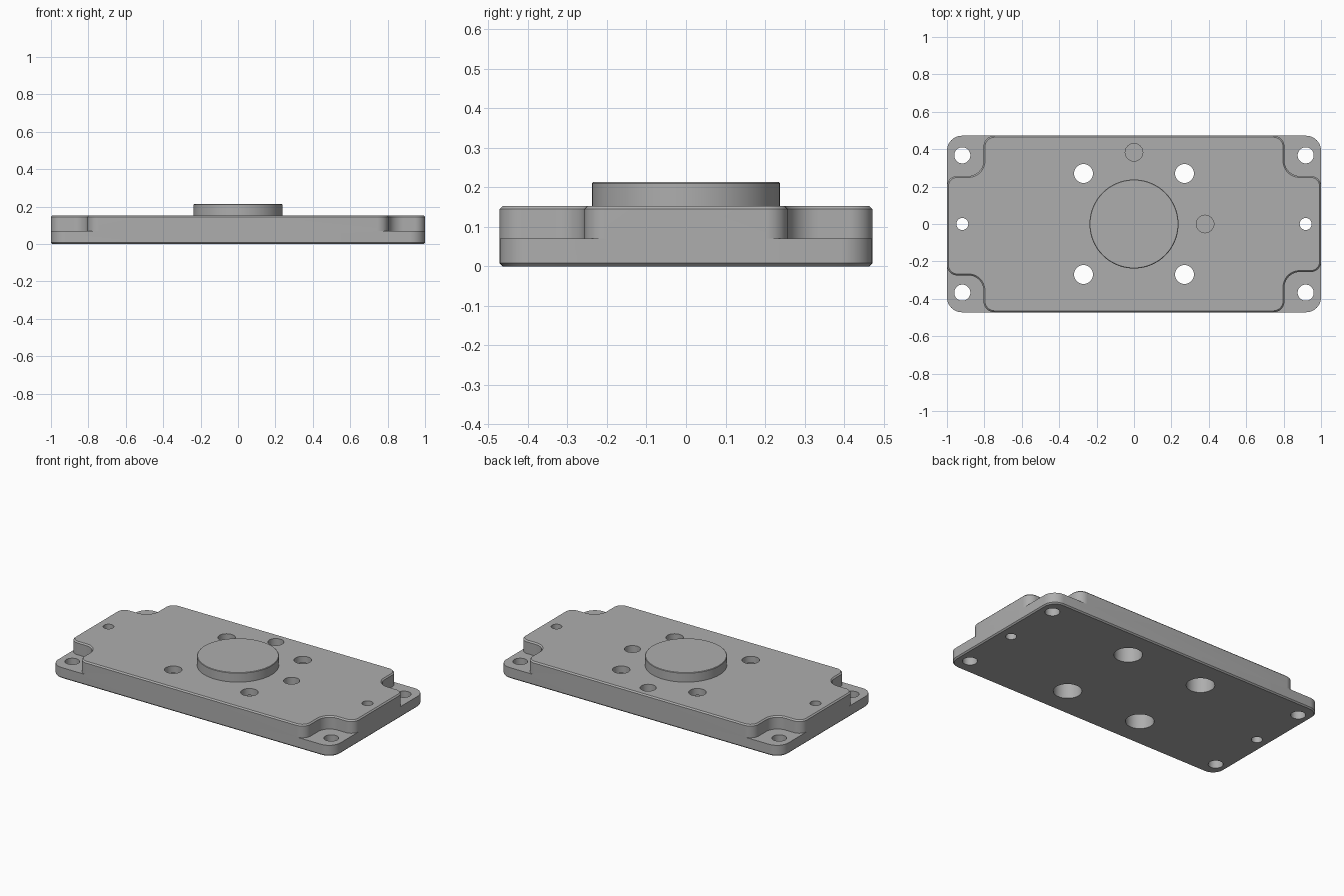
import bpy, bmesh, math

default = bpy.data.objects.get("Cube")
if default:
    bpy.data.objects.remove(default, do_unlink=True)

gray = bpy.data.materials.new("machined gray")
gray.use_nodes = True
color = (0.42, 0.42, 0.42, 1)
gray.diffuse_color = color
gray.node_tree.nodes["Principled BSDF"].inputs["Base Color"].default_value = color

HALF_Y = 0.472
LEDGE = 0.07
TOP = 0.153
CHAMFER = 0.008


def rounded(corners, inset=0, steps=10):
    """Round a counter-clockwise right-angled outline of (x, y, radius)."""
    pts = []
    for i, (x, y, r) in enumerate(corners):
        px, py, _ = corners[i - 1]
        nx, ny, _ = corners[(i + 1) % len(corners)]
        a = math.hypot(x - px, y - py)
        b = math.hypot(nx - x, ny - y)
        d1 = ((x - px) / a, (y - py) / a)
        d2 = ((nx - x) / b, (ny - y) / b)
        n1, n2 = (-d1[1], d1[0]), (-d2[1], d2[0])
        s = 1 if d1[0] * d2[1] - d1[1] * d2[0] > 0 else -1
        cx, cy = x + s * r * (n1[0] + n2[0]), y + s * r * (n1[1] + n2[1])
        k = s * (r - s * inset)
        for j in range(steps + 1):
            t = math.pi / 2 * j / steps
            c, q = math.cos(t), math.sin(t)
            pts.append((cx - k * (n1[0] * c + n2[0] * q),
                        cy - k * (n1[1] * c + n2[1] * q)))
    return pts


def circle(x, y, r, n=64):
    return [(x + r * math.cos(math.tau * i / n), y + r * math.sin(math.tau * i / n))
            for i in range(n)]


def loft(name, sections):
    """Solid through (z, outline) sections, bottom to top."""
    bm = bmesh.new()
    rings = [[bm.verts.new((x, y, z)) for x, y in pts] for z, pts in sections]
    bm.faces.new(rings[0][::-1])
    bm.faces.new(rings[-1])
    for lo, hi in zip(rings, rings[1:]):
        n = len(lo)
        for i in range(n):
            j = (i + 1) % n
            bm.faces.new((lo[i], lo[j], hi[j], hi[i]))
    mesh = bpy.data.meshes.new(name)
    bm.to_mesh(mesh)
    bm.free()
    mesh.materials.append(gray)
    ob = bpy.data.objects.new(name, mesh)
    bpy.context.collection.objects.link(ob)
    return ob


def combine(target, tool, operation):
    bpy.context.view_layer.objects.active = target
    mod = target.modifiers.new(operation.lower(), "BOOLEAN")
    mod.operation = operation
    mod.solver = "EXACT"
    mod.object = tool
    bpy.ops.object.modifier_apply(modifier=mod.name)
    bpy.data.objects.remove(tool, do_unlink=True)


# Base plate with rounded corners and a chamfered underside
quadrants = [(1, 1), (-1, 1), (-1, -1), (1, -1)]
base = [(sx, sy * HALF_Y, 0.08) for sx, sy in quadrants]
plate = loft("cover_plate", [(0, rounded(base, CHAMFER)), (CHAMFER, rounded(base)),
                             (LEDGE, rounded(base))])

# Raised body, stepped in at the four corners
body = []
for sx, sy in quadrants:
    notch = 0.275 if (sx, sy) == (-1, -1) else 0.257
    step = [(sx, sy * notch, 0.055), (sx * 0.805, sy * notch, 0.08),
            (sx * 0.805, sy * HALF_Y, 0.06)]
    body += step if sx * sy > 0 else step[::-1]
combine(plate, loft("raised_body", [(LEDGE, rounded(body)), (TOP - CHAMFER, rounded(body)),
                                    (TOP, rounded(body, CHAMFER))]), "UNION")

# Round central boss
combine(plate, loft("boss", [(TOP - 0.02, circle(0, 0, 0.238)), (0.21, circle(0, 0, 0.238)),
                             (0.213, circle(0, 0, 0.235))]), "UNION")


def drill(x, y, r, low=-0.1, high=0.3):
    combine(plate, loft("drill", [(low, circle(x, y, r, 40)), (high, circle(x, y, r, 40))]),
            "DIFFERENCE")


# Corner mounting holes and counterbored bolt holes
for sx, sy in quadrants:
    drill(sx * 0.918, sy * 0.367, 0.043)
    drill(sx * 0.27, sy * 0.27, 0.051)
    drill(sx * 0.27, sy * 0.27, 0.082, high=0.11)

# Small end holes
for sx in (1, -1):
    drill(sx * 0.918, 0, 0.032)

# Blind holes beside the boss
drill(0, 0.383, 0.047, low=0.06)
drill(0.38, 0, 0.047, low=0.06)

for ob in bpy.context.selected_objects:
    ob.select_set(False)
plate.select_set(True)
bpy.context.view_layer.objects.active = plate
bpy.ops.object.shade_smooth_by_angle(angle=math.radians(30))
